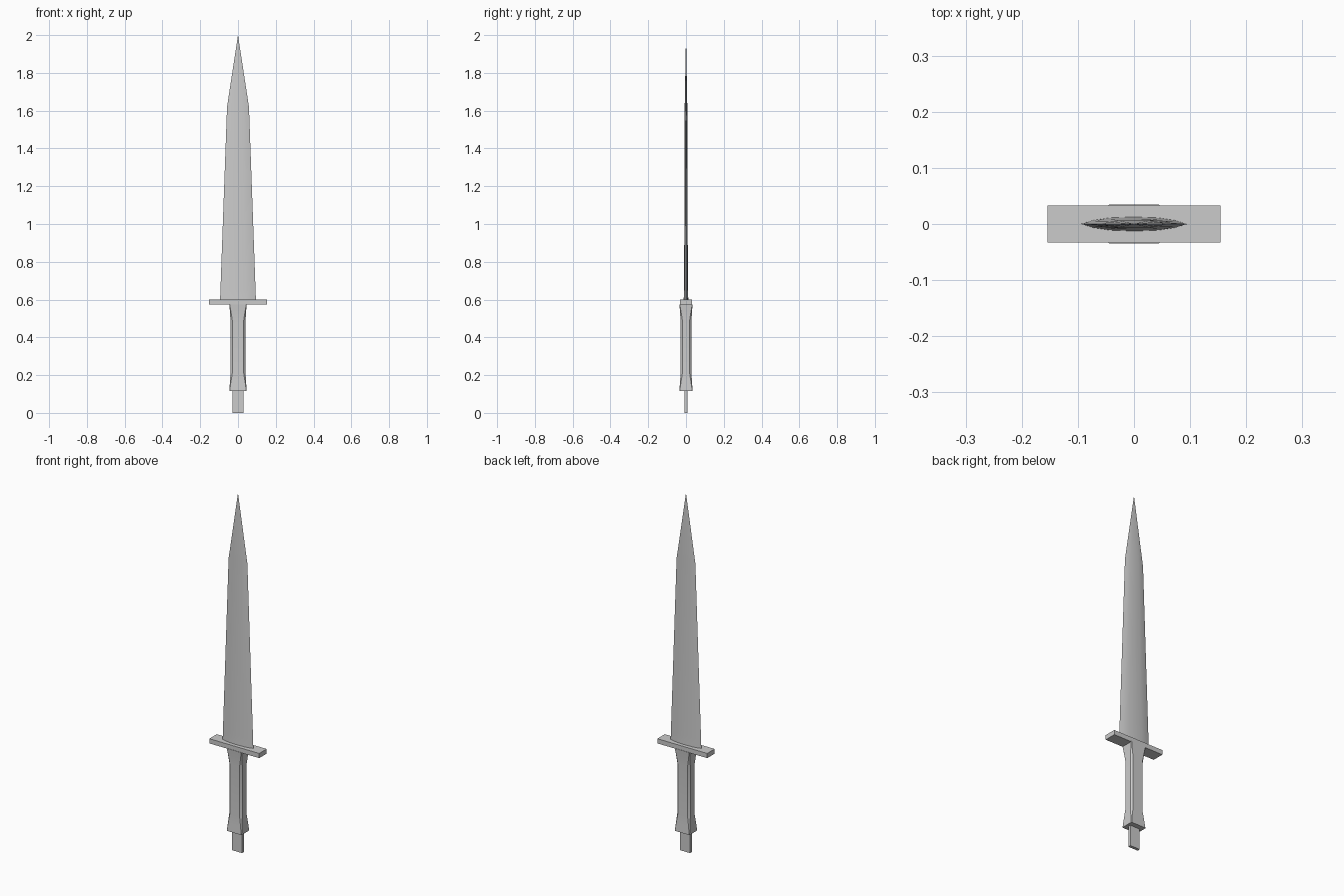
import bpy, bmesh

if "Cube" in bpy.data.objects:
    bpy.data.objects.remove(bpy.data.objects["Cube"])


def loft(name, rings, smooth=None):
    """Skin a stack of matching closed rings; a one-point ring makes a tip."""
    bm = bmesh.new()
    loops = [[bm.verts.new(p) for p in ring] for ring in rings]
    for a, b in zip(loops, loops[1:]):
        n = len(a)
        for i in range(n):
            j = (i + 1) % n
            if len(b) == 1:
                bm.faces.new((a[i], a[j], b[0]))
            else:
                bm.faces.new((a[i], a[j], b[j], b[i]))
    bm.faces.new(loops[0][::-1])
    if len(loops[-1]) > 1:
        bm.faces.new(loops[-1])
    bmesh.ops.recalc_face_normals(bm, faces=bm.faces[:])
    mesh = bpy.data.meshes.new(name)
    bm.to_mesh(mesh)
    bm.free()
    obj = bpy.data.objects.new(name, mesh)
    bpy.context.collection.objects.link(obj)
    if smooth:
        bpy.ops.object.select_all(action='DESELECT')
        obj.select_set(True)
        bpy.context.view_layer.objects.active = obj
        bpy.ops.object.shade_smooth_by_angle(angle=smooth)
    return obj


def lens(w, t, z):
    """Lens section with sharp edges at +-w."""
    half = [(1, 0), (0.75, 0.55), (0.45, 0.88), (0, 1), (-0.45, 0.88), (-0.75, 0.55)]
    return [(s * x * w, s * y * t, z) for s in (1, -1) for x, y in half]


def chamfered(w, d, c, z):
    """Rectangular section with cut corners."""
    q = [(w, -d + c), (w, d - c), (w - c, d), (0, d), (-w + c, d)]
    return [(s * x, s * y, z) for s in (1, -1) for x, y in q]


def box(name, w, d, z0, z1):
    rect = [(-w, -d), (w, -d), (w, d), (-w, d)]
    return loft(name, [[(x, y, z) for x, y in rect] for z in (z0, z1)])


# Tapering blade with long point
loft("blade", [lens(0.095, 0.013, 0.59), lens(0.093, 0.010, 0.65),
               lens(0.058, 0.007, 1.62), [(0, 0, 2.0)]], smooth=0.5)

# Crossguard
box("guard", 0.154, 0.033, 0.573, 0.599)

# Grip, flared at both ends
loft("grip", [chamfered(w, d, c, z) for w, d, c, z in (
    (0.046, 0.035, 0.002, 0.115), (0.043, 0.032, 0.005, 0.16),
    (0.040, 0.029, 0.010, 0.21), (0.040, 0.029, 0.010, 0.49),
    (0.043, 0.032, 0.005, 0.54), (0.046, 0.035, 0.002, 0.575))], smooth=0.6)

# Exposed tang below the grip
box("tang", 0.03, 0.008, 0.0, 0.13)
